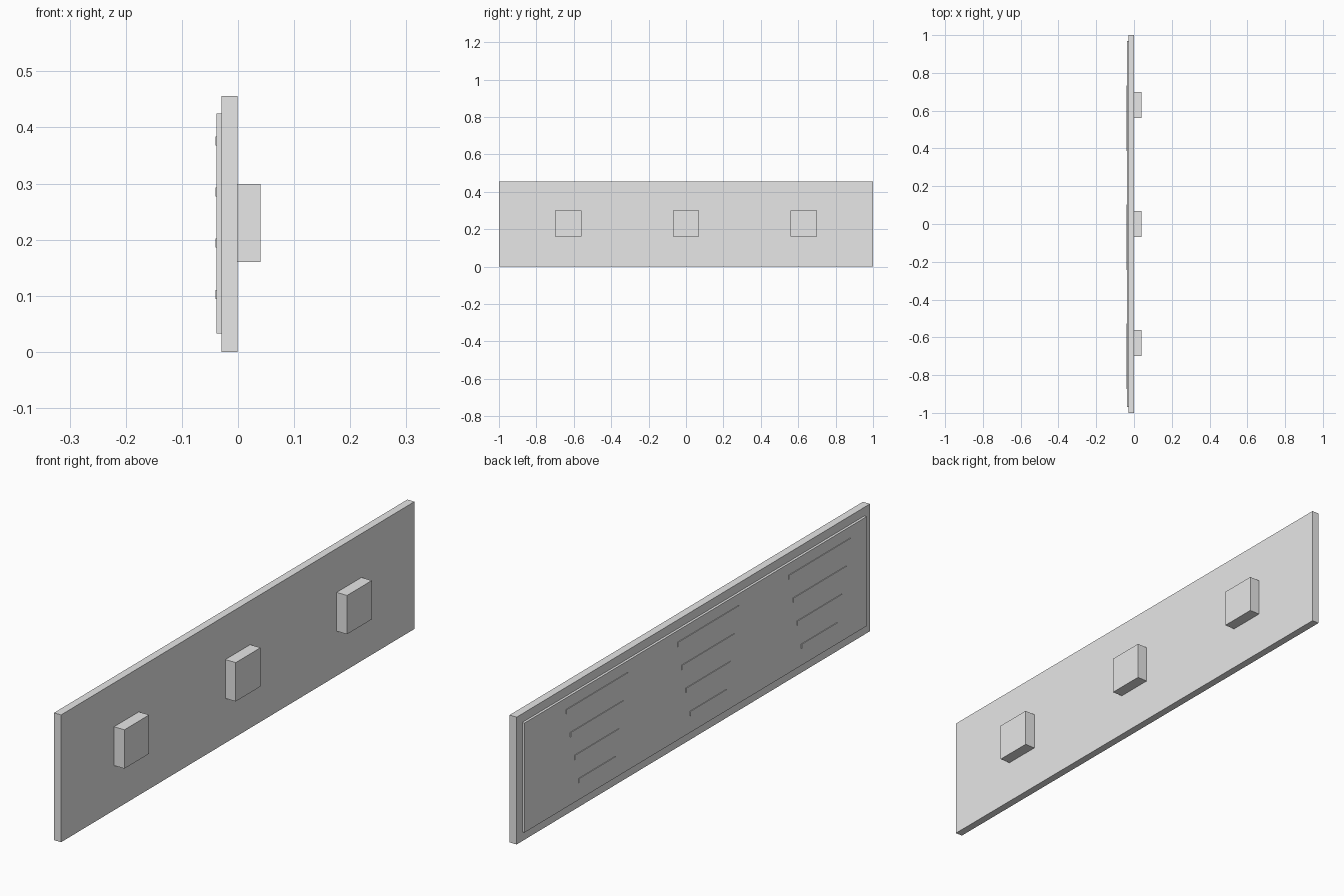
import bpy

if "Cube" in bpy.data.objects:
    bpy.data.objects.remove(bpy.data.objects["Cube"])

grey = bpy.data.materials.new("light grey")
grey.diffuse_color = (0.8, 0.8, 0.8, 1)
grey.use_nodes = True
grey.node_tree.nodes["Principled BSDF"].inputs["Base Color"].default_value = grey.diffuse_color


def box(name, x, y, z):
    """Box spanning the given (min, max) ranges."""
    spans = (x, y, z)
    bpy.ops.mesh.primitive_cube_add(size=1, location=[(a + b) / 2 for a, b in spans])
    ob = bpy.context.object
    ob.name = name
    ob.scale = [b - a for a, b in spans]
    bpy.ops.object.transform_apply(location=False, rotation=False, scale=True)
    ob.data.materials.append(grey)
    return ob


# Backing board and the thinner raised panel on its left face
box("board", (-0.029, -0.001), (-1, 1), (0, 0.456))
box("raised_panel", (-0.038, -0.029), (-0.968, 0.968), (0.033, 0.425))

# Three mounting blocks on the right face
for i, y in enumerate((-0.63, 0, 0.63)):
    box(f"mounting_block_{i + 1}", (-0.001, 0.04), (y - 0.07, y + 0.07), (0.16, 0.299))

# Three groups of four slats, shorter towards the bottom
rows = ((0.102, 0.205), (0.194, 0.252), (0.285, 0.30), (0.376, 0.347))
for g, y in enumerate((-0.70, -0.07, 0.56)):
    for r, (z, length) in enumerate(rows):
        box(f"slat_{g + 1}_{r + 1}", (-0.0405, -0.037),
            (y - length / 2, y + length / 2), (z - 0.008, z + 0.008))
